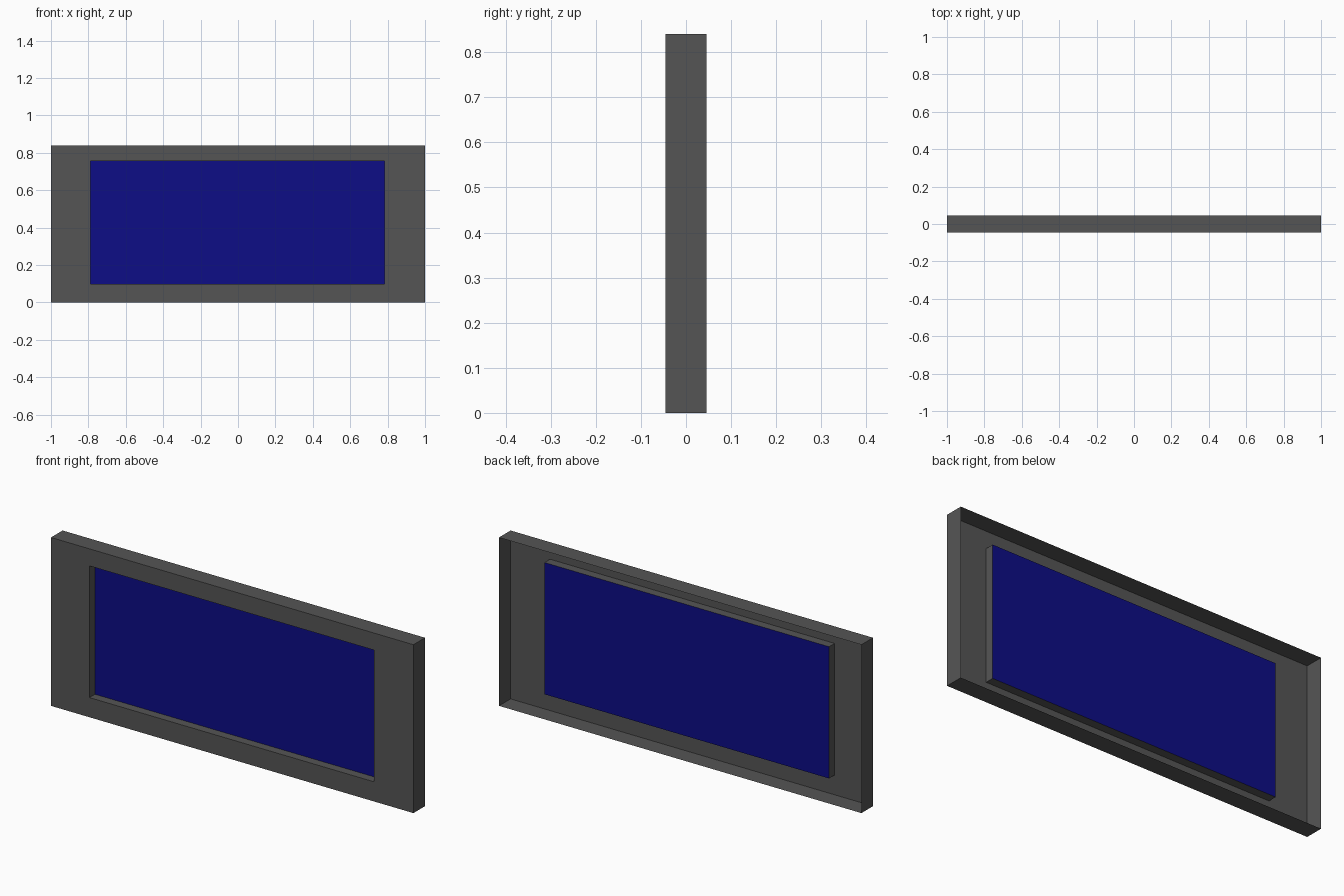
import bpy
import bmesh

if "Cube" in bpy.data.objects:
    bpy.data.objects.remove(bpy.data.objects["Cube"])

DEPTH, HEIGHT = 0.0455, 0.84
SCREEN_Y = -0.002


def material(name, rgb):
    m = bpy.data.materials.new(name)
    m.diffuse_color = (*rgb, 1.0)
    m.use_nodes = True
    m.node_tree.nodes["Principled BSDF"].inputs["Base Color"].default_value = m.diffuse_color
    return m


def loop(bm, x0, x1, z0, z1, y):
    return [bm.verts.new((x, y, z)) for x, z in ((x0, z0), (x1, z0), (x1, z1), (x0, z1))]


def bridge(bm, a, b):
    for i in range(4):
        j = (i + 1) % 4
        bm.faces.new((a[i], a[j], b[j], b[i]))


def finish(bm, name, mat):
    mesh = bpy.data.meshes.new(name)
    bm.to_mesh(mesh)
    bm.free()
    mesh.materials.append(mat)
    bpy.context.collection.objects.link(bpy.data.objects.new(name, mesh))


grey = material("dark grey", (0.091, 0.091, 0.091))
blue = material("dark blue", (0.004, 0.004, 0.24))
opening = (-0.788, 0.783, 0.098, 0.755)

# Casing: thin open-backed shell, front bezel and recess walls
bm = bmesh.new()
back = loop(bm, -1, 1, 0, HEIGHT, DEPTH)
front = loop(bm, -1, 1, 0, HEIGHT, -DEPTH)
rim = loop(bm, *opening, -DEPTH)
recess = loop(bm, *opening, SCREEN_Y)
bridge(bm, back, front)
bridge(bm, front, rim)
bridge(bm, rim, recess)
finish(bm, "casing", grey)

# Screen: flat panel at the bottom of the recess
bm = bmesh.new()
bm.faces.new(loop(bm, *opening, SCREEN_Y))
finish(bm, "screen", blue)
